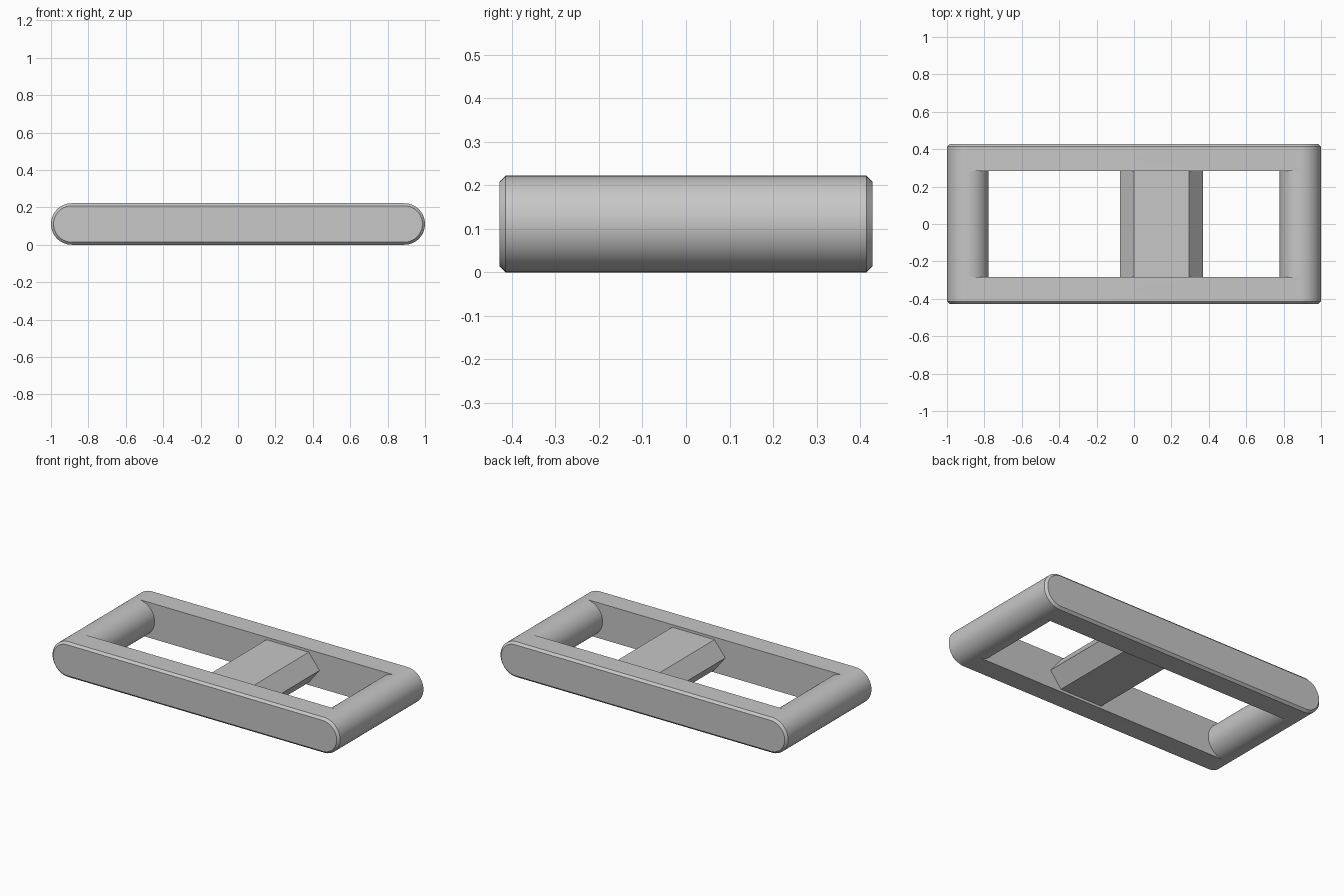
import bpy, bmesh, math

cube = bpy.data.objects.get("Cube")
if cube:
    bpy.data.objects.remove(cube)

R = 0.111          # radius of the rounded ends
CX = 1 - R         # x of the end bar axes
INNER, OUTER, CHAMFER = 0.283, 0.428, 0.014
SEG = 28           # segments per half circle

grey = bpy.data.materials.new("grey metal")
grey.use_nodes = True
colour = (0.57, 0.57, 0.57, 1)
grey.diffuse_color = colour
grey.node_tree.nodes["Principled BSDF"].inputs["Base Color"].default_value = colour


def half_arc(side, bulge, r, y):
    """Half circle from top to bottom at one end; bulge is its x direction."""
    return [(side * CX + bulge * r * math.sin(math.pi * i / SEG), y,
             R + r * math.cos(math.pi * i / SEG)) for i in range(SEG + 1)]


def stadium(r, y):
    return half_arc(1, 1, r, y) + half_arc(-1, -1, r, y)[::-1]


def loft(bm, a, b, closed=True):
    a, b = [bm.verts.new(p) for p in a], [bm.verts.new(p) for p in b]
    for i in range(len(a) if closed else len(a) - 1):
        j = (i + 1) % len(a)
        bm.faces.new((a[i], a[j], b[j], b[i]))


def cap(bm, points):
    bm.faces.new([bm.verts.new(p) for p in points])


def finish(bm, name):
    bmesh.ops.remove_doubles(bm, verts=bm.verts, dist=1e-5)
    bmesh.ops.recalc_face_normals(bm, faces=bm.faces)
    mesh = bpy.data.meshes.new(name)
    bm.to_mesh(mesh)
    bm.free()
    mesh.materials.append(grey)
    obj = bpy.data.objects.new(name, mesh)
    bpy.context.collection.objects.link(obj)
    return obj


# Frame: two chamfered rails joined by round end bars
bm = bmesh.new()
for s in (-1, 1):
    edge = OUTER - CHAMFER
    loft(bm, stadium(R, s * INNER), stadium(R, s * edge))
    loft(bm, stadium(R, s * edge), stadium(R - CHAMFER, s * OUTER))
    cap(bm, stadium(R - CHAMFER, s * OUTER))
    # Inner wall between the end bars
    cap(bm, half_arc(1, -1, R, s * INNER) + half_arc(-1, 1, R, s * INNER)[::-1])
    # End bar, outer and inner halves
    for bulge in (-1, 1):
        loft(bm, half_arc(s, bulge, R, -INNER), half_arc(s, bulge, R, INNER), False)
frame = finish(bm, "buckle_frame")
bpy.context.view_layer.objects.active = frame
frame.select_set(True)
bpy.ops.object.shade_smooth_by_angle(angle=math.radians(30))

# Six-sided cross bar, set off centre
bm = bmesh.new()
mid, half_width, half_flat, half_height = 0.147, 0.222, 0.147, 0.095
profile = [(half_flat, 1), (half_width, 0), (half_flat, -1),
           (-half_flat, -1), (-half_width, 0), (-half_flat, 1)]
ends = [[(mid + x, y, R + z * half_height) for x, z in profile]
        for y in (-INNER - 0.005, INNER + 0.005)]
loft(bm, *ends)
for end in ends:
    cap(bm, end)
finish(bm, "cross_bar")
